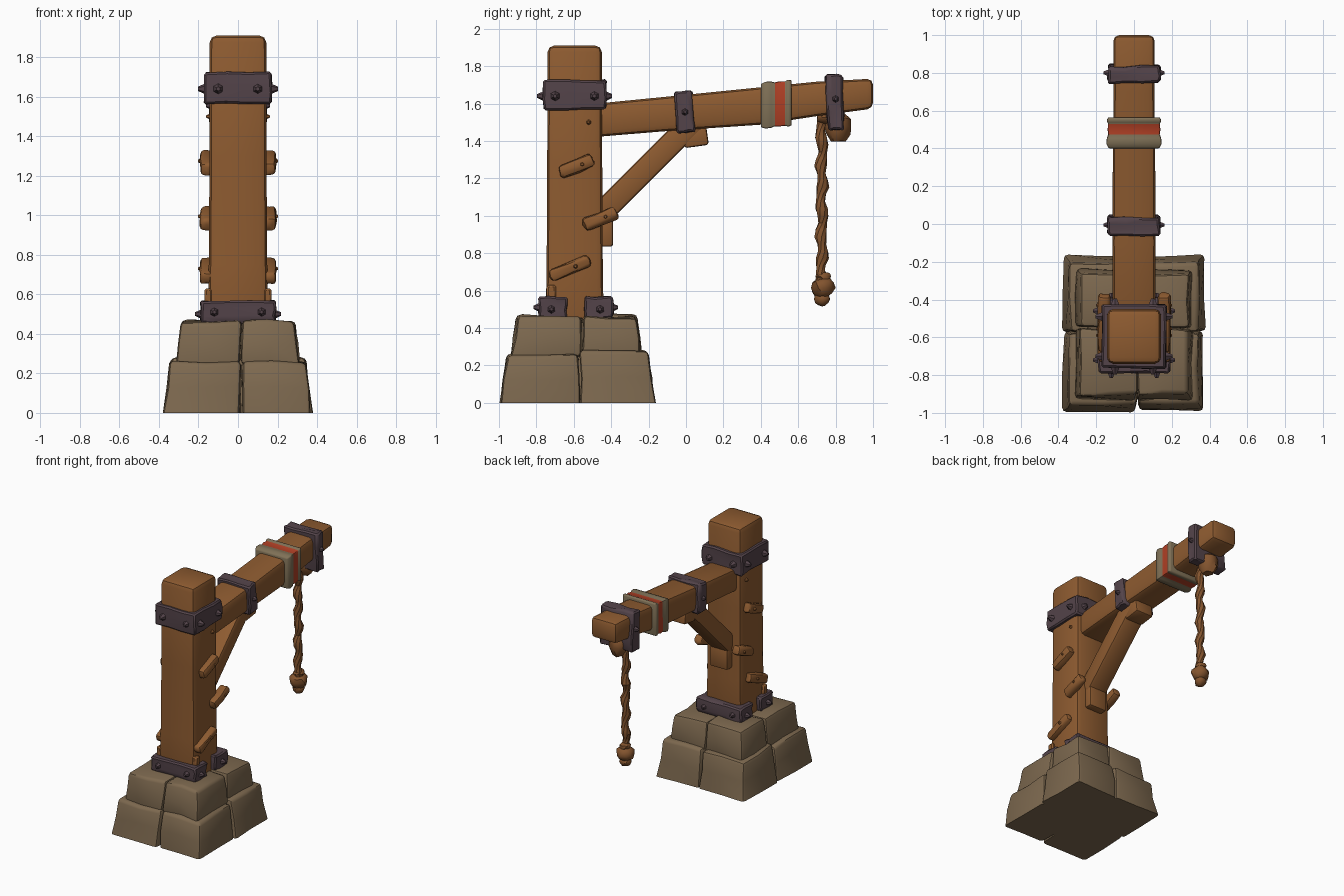
import bpy, bmesh, math, random
from mathutils import Vector, Matrix

random.seed(4)
cube = bpy.data.objects.get("Cube")
if cube:
    bpy.data.objects.remove(cube, do_unlink=True)


def material(name, rgb):
    m = bpy.data.materials.new(name)
    m.use_nodes = True
    m.diffuse_color = (*rgb, 1)
    m.node_tree.nodes["Principled BSDF"].inputs["Base Color"].default_value = (*rgb, 1)
    return m


WOOD = material("warm wood", (0.27, 0.105, 0.03))
ROPE = material("brown rope", (0.23, 0.09, 0.028))
STONE = material("tan stone", (0.205, 0.14, 0.078))
IRON = material("dark iron", (0.088, 0.057, 0.068))
CLOTH = material("grey cloth", (0.215, 0.165, 0.095))
RED = material("red cloth", (0.43, 0.05, 0.018))


def finish(bm, name, mats, bevel=0.0, rule=None, segments=2, angle=40):
    """Bevel the sharp edges, then turn the bmesh into a shaded object."""
    bmesh.ops.recalc_face_normals(bm, faces=bm.faces[:])
    if bevel:
        edges = [e for e in bm.edges if e.calc_face_angle(0) > 0.6
                 and max(v.co.z for v in e.verts) > 0.001]
        bmesh.ops.bevel(bm, geom=edges, offset=bevel, segments=segments,
                        profile=0.5, affect='EDGES', clamp_overlap=True)
    if rule:
        for f in bm.faces:
            f.material_index = rule(f.calc_center_median())
    mesh = bpy.data.meshes.new(name)
    bm.to_mesh(mesh)
    bm.free()
    for m in mats:
        mesh.materials.append(m)
    ob = bpy.data.objects.new(name, mesh)
    bpy.context.collection.objects.link(ob)
    bpy.ops.object.select_all(action='DESELECT')
    ob.select_set(True)
    bpy.context.view_layer.objects.active = ob
    bpy.ops.object.shade_smooth_by_angle(angle=math.radians(angle))
    return ob


def block(name, center, size, mat, bevel=0.01, tilt=0, cuts=0, jitter=0, shape=None):
    """Box, optionally subdivided, roughened, reshaped and tilted about x."""
    bm = bmesh.new()
    bmesh.ops.create_cube(bm, size=1)
    if cuts:
        bmesh.ops.subdivide_edges(bm, edges=bm.edges[:], cuts=cuts, use_grid_fill=True)
    turn = Matrix.Rotation(math.radians(tilt), 3, 'X')
    for v in bm.verts:
        local = Vector(a * b for a, b in zip(v.co, size))
        local += Vector(random.uniform(-jitter, jitter) for _ in range(3))
        v.co = Vector(center) + turn @ local
        if shape:
            shape(v.co)
    return finish(bm, name, [mat], bevel, segments=2 if bevel > 0.012 else 1)


def loft(name, axis, stations, mats, sides=4, bevel=0.0, rule=None):
    """Rings along an axis; each station is (centre, half width, half depth)."""
    bm = bmesh.new()
    rings = []
    for n, (c, a, b) in enumerate(stations):
        ring = []
        for i in range(sides):
            t = math.tau * (i + 0.5) / sides + (0 if sides == 4 else n * 0.3)
            k = math.sqrt(2) if sides == 4 else 1
            u, w = a * k * math.cos(t), b * k * math.sin(t)
            off = Vector((u, w, 0)) if axis == 'Z' else Vector((u, 0, w))
            ring.append(bm.verts.new(Vector(c) + off))
        rings.append(ring)
    for lo, hi in zip(rings, rings[1:]):
        for i in range(sides):
            j = (i + 1) % sides
            bm.faces.new((lo[i], lo[j], hi[j], hi[i]))
    bm.faces.new(rings[0])
    bm.faces.new(rings[-1])
    return finish(bm, name, mats, bevel, rule)


def rivet(name, pos, direction, size=0.034, mat=IRON):
    """Faceted stud pointing outwards."""
    bm = bmesh.new()
    turn = Vector(direction).to_track_quat('Z', 'Y').to_matrix().to_4x4()
    bmesh.ops.create_cone(bm, cap_ends=True, segments=6, radius1=size, radius2=size * 0.3,
                          depth=size * 1.5, matrix=Matrix.Translation(pos) @ turn)
    return finish(bm, name, [mat], angle=20)


def lump(name, pos, scale, mat):
    """Rough knot."""
    bm = bmesh.new()
    bmesh.ops.create_icosphere(bm, subdivisions=2, radius=1)
    for v in bm.verts:
        k = random.uniform(0.86, 1.1)
        v.co = Vector(pos) + Vector(a * b * k for a, b in zip(v.co, scale))
    return finish(bm, name, [mat])


# Stone base: two tapering tiers of four stones around a core
def tier(label, cy, hx, hy, z0, z1, taper, seam_y):
    def shape(co):
        f = 1 - taper * max(0, co.z - z0) / (z1 - z0)
        co.x *= f
        co.y = cy + (co.y - cy) * f
        co.z = 0 if co.z < 0.02 else co.z
    for sx, xs in (("right", (-hx, 0.015)), ("left", (0.015, hx))):
        for sy, ys in (("front", (cy - hy, seam_y)), ("back", (seam_y, cy + hy))):
            top = z1 + random.uniform(-0.015, 0.012)
            block(f"{label}_stone_{sy}_{sx}",
                  (sum(xs) / 2, sum(ys) / 2, (z0 + top) / 2),
                  (xs[1] - xs[0] - 0.004, ys[1] - ys[0] - 0.004, top - z0),
                  STONE, 0.022, cuts=1, jitter=0.009, shape=shape)


tier("lower", -0.58, 0.375, 0.415, 0.0, 0.265, 0.09, -0.57)
tier("upper", -0.585, 0.315, 0.35, 0.24, 0.47, 0.08, -0.55)
block("base_core", (0, -0.58, 0.215), (0.5, 0.56, 0.43), STONE)

# Upright post
PY = -0.595
loft("post", 'Z', [((0, PY, 0.3), 0.157, 0.157), ((0, PY, 0.75), 0.148, 0.15),
                   ((0, PY, 1.3), 0.144, 0.147), ((0, PY, 1.91), 0.143, 0.145)],
     [WOOD], bevel=0.035)

# Rising beam
loft("beam", 'Y', [((0, -0.6, 1.50), 0.112, 0.088), ((0, -0.1, 1.545), 0.114, 0.092),
                   ((0, 0.4, 1.587), 0.112, 0.1), ((0, 0.7, 1.625), 0.108, 0.092),
                   ((0, 1.0, 1.653), 0.11, 0.08)], [WOOD], bevel=0.032)

# Diagonal brace with end blocks
block("brace", (0, -0.19, 1.275), (0.16, 0.78, 0.125), WOOD, 0.02, tilt=45)
block("brace_foot", (0, -0.43, 0.915), (0.15, 0.08, 0.16), WOOD, 0.014)
block("brace_head", (0, 0.05, 1.425), (0.15, 0.13, 0.11), WOOD, 0.014, tilt=8)

# Iron bands on post and beam
block("post_band", (0, PY, 1.645), (0.34, 0.335, 0.16), IRON, 0.01, cuts=2, jitter=0.005)
block("foot_bracket_front", (0, -0.712, 0.51), (0.38, 0.15, 0.115), IRON, 0.01, cuts=2, jitter=0.006)
block("foot_bracket_back", (0, -0.467, 0.51), (0.38, 0.15, 0.115), IRON, 0.01, cuts=2, jitter=0.006)
block("beam_band_inner", (0, -0.008, 1.555), (0.275, 0.1, 0.22), IRON, 0.01, 4, 2, 0.006)
block("beam_band_outer", (0, 0.795, 1.605), (0.275, 0.09, 0.295), IRON, 0.01, 2, 2, 0.007)

# Rivets, mirrored left and right
for side, s in (("right", -1), ("left", 1)):
    for y in (-0.7, -0.49):
        rivet(f"post_band_rivet_{side}", (s * 0.178, y, 1.64), (s, 0, 0))
    for y in (-0.72, -0.46):
        rivet(f"foot_rivet_{side}", (s * 0.195, y, 0.5), (s, 0, 0), 0.03)
    for end, d, yb, yf in (("front", -1, -0.77, -0.793), ("back", 1, -0.42, -0.387)):
        rivet(f"post_band_rivet_{end}_{side}", (s * 0.1, yb, 1.64), (0, d, 0))
        rivet(f"foot_rivet_{end}_{side}", (s * 0.12, yf, 0.51), (0, d, 0), 0.03)
    for y, z in ((-0.005, 1.555), (0.8, 1.625)):
        rivet(f"beam_rivet_{side}", (s * 0.143, y, z), (s, 0, 0), 0.026)

    # Tilted wooden pegs and splinters on the post sides
    for y, z, length in ((-0.585, 1.265, 0.19), (-0.46, 0.985, 0.19), (-0.62, 0.72, 0.23)):
        block(f"peg_{side}", (s * 0.158, y, z), (0.065, length, 0.068), WOOD, 0.018,
              tilt=22, cuts=1, jitter=0.006)
        rivet(f"peg_knob_{side}", (s * 0.185, y + 0.03, z + 0.01), (s, 0, 0), 0.022, WOOD)
    rivet(f"splinter_{side}", (s * 0.146, -0.52, 1.5), (s, 0, 0), 0.02, WOOD)
    block(f"post_wedge_{side}", (s * 0.15, -0.72, 0.58), (0.04, 0.05, 0.1), WOOD, 0.01)

# Cloth wrap with a red stripe
wrap = [(0.4, 0.135, 0.116), (0.425, 0.146, 0.125), (0.455, 0.144, 0.124), (0.475, 0.136, 0.117),
        (0.5, 0.14, 0.121), (0.53, 0.136, 0.118), (0.545, 0.145, 0.126), (0.565, 0.138, 0.122)]
loft("cloth_wrap", 'Y', [((0, y, 1.553 + 0.09 * y), a, b) for y, a, b in wrap],
     [CLOTH, RED], bevel=0.015, rule=lambda c: int(0.476 < c.y < 0.529))

# Hanging rope with knots
strands = []
for i in range(25):
    z = 0.62 + i * 0.038
    r = 0.029 + 0.006 * math.sin(i * 1.9)
    c = (0.007 * math.sin(i * 1.3), 0.726 + 0.007 * math.cos(i * 1.3), z)
    strands.append((c, r, r))
loft("rope", 'Z', strands, [ROPE], sides=8)
lump("rope_loop_knot", (0, 0.815, 1.475), (0.075, 0.072, 0.085), ROPE)
lump("rope_hitch", (0, 0.745, 1.525), (0.06, 0.05, 0.04), ROPE)
lump("rope_end_knot", (0, 0.73, 0.615), (0.068, 0.066, 0.06), ROPE)
lump("rope_end_tuft", (0, 0.728, 0.555), (0.042, 0.044, 0.04), ROPE)
lump("rope_end_collar", (0, 0.735, 0.675), (0.042, 0.042, 0.025), ROPE)
